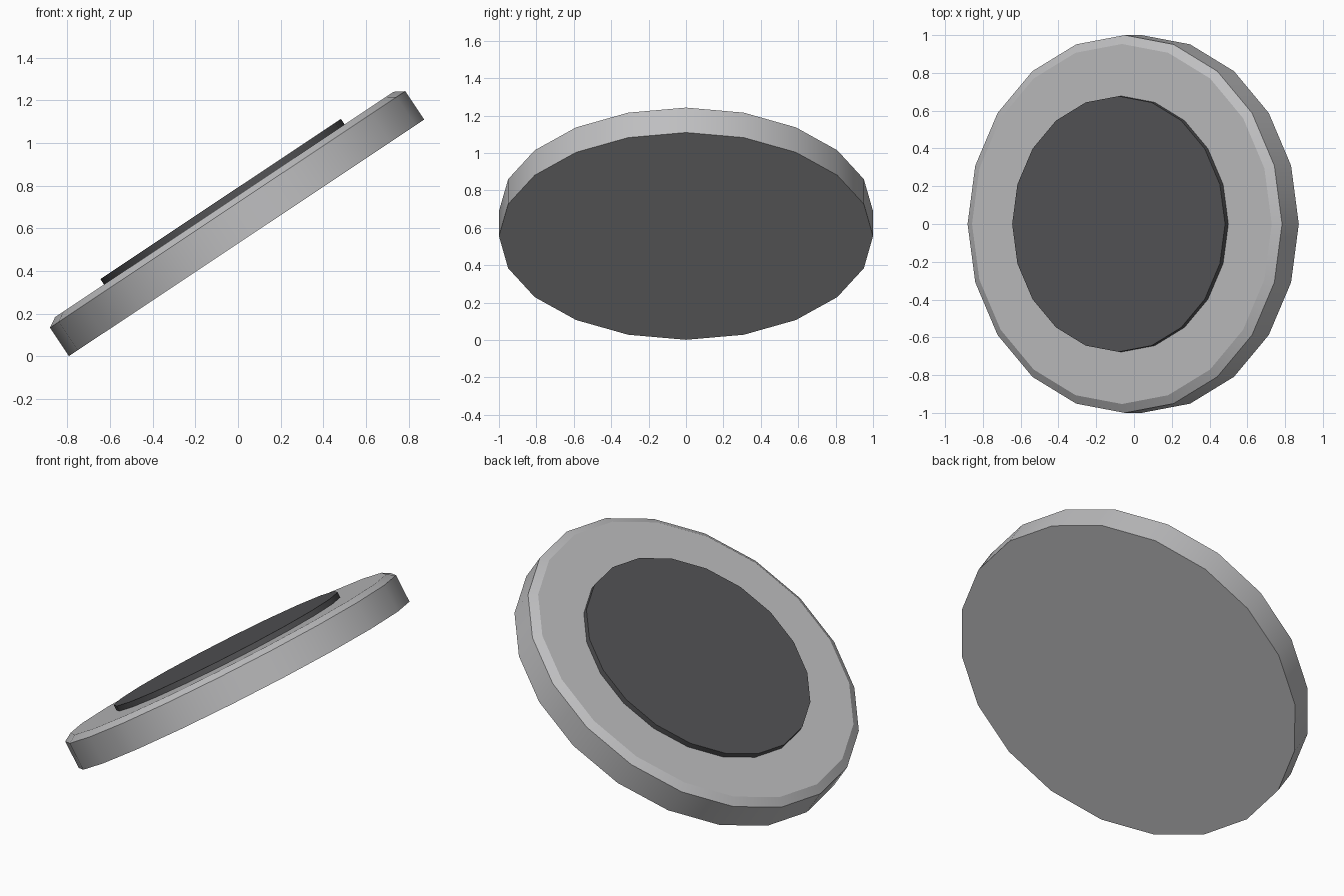
import bpy, math
from mathutils import Matrix, Vector

if "Cube" in bpy.data.objects:
    bpy.data.objects.remove(bpy.data.objects["Cube"])

SIDES = 20
TILT = math.radians(33.65)
# tilted frame: disc axis leans toward -x
FRAME = Matrix.Translation((0.04, 0, 0.555)) @ Matrix.Rotation(-TILT, 4, 'Y')


def material(name, rgb):
    m = bpy.data.materials.new(name)
    m.diffuse_color = (*rgb, 1)
    m.use_nodes = True
    m.node_tree.nodes["Principled BSDF"].inputs["Base Color"].default_value = m.diffuse_color
    return m


def disc(name, profile, mat):
    """Stack of rings (radius, height) closed with flat caps."""
    verts, faces = [], []
    for r, h in profile:
        for i in range(SIDES):
            a = 2 * math.pi * i / SIDES
            verts.append(FRAME @ Vector((r * math.cos(a), r * math.sin(a), h)))
    for k in range(len(profile) - 1):
        for i in range(SIDES):
            j = (i + 1) % SIDES
            faces.append((k * SIDES + i, k * SIDES + j,
                          (k + 1) * SIDES + j, (k + 1) * SIDES + i))
    faces.append(tuple(reversed(range(SIDES))))
    faces.append(tuple(range(len(verts) - SIDES, len(verts))))
    mesh = bpy.data.meshes.new(name)
    mesh.from_pydata(verts, [], faces)
    mesh.materials.append(mat)
    ob = bpy.data.objects.new(name, mesh)
    bpy.context.collection.objects.link(ob)
    bpy.ops.object.select_all(action='DESELECT')
    ob.select_set(True)
    bpy.context.view_layer.objects.active = ob
    bpy.ops.object.shade_smooth_by_angle(angle=math.radians(25))
    return ob


light = material("light grey", (0.52, 0.52, 0.53))
dark = material("dark grey", (0.09, 0.09, 0.095))

# thick plate with a chamfered upper rim
disc("plate", [(1, 0), (1, 0.16), (0.953, 0.188)], light)
# thin dark pad lying on the plate
disc("pad", [(0.677, 0.18), (0.677, 0.219)], dark)
